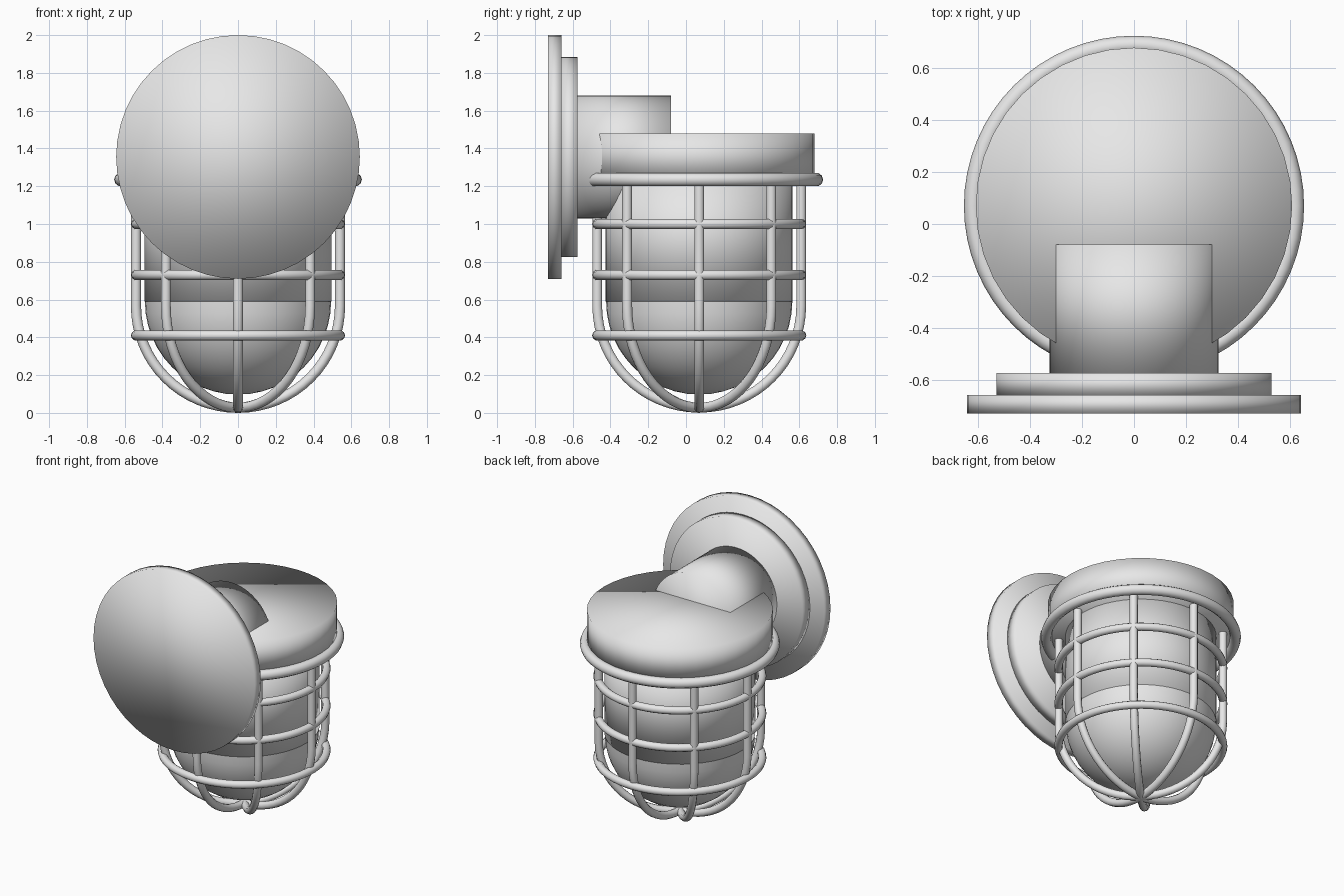
import bpy, bmesh, math
from mathutils import Matrix, Vector

if "Cube" in bpy.data.objects:
    bpy.data.objects.remove(bpy.data.objects["Cube"], do_unlink=True)

# One painted-metal colour for the whole fixture
GREY = (0.8, 0.8, 0.8, 1.0)
metal = bpy.data.materials.new("light grey")
metal.use_nodes = True
metal.diffuse_color = GREY
metal.node_tree.nodes["Principled BSDF"].inputs["Base Color"].default_value = GREY

AXIS_Y = 0.07       # lamp body axis
MOUNT_Z = 1.355     # wall mount axis
CAGE_R = 0.54
WIRE = 0.027


def finish(name, bm):
    bmesh.ops.recalc_face_normals(bm, faces=bm.faces)
    for face in bm.faces:
        face.smooth = True
    mesh = bpy.data.meshes.new(name)
    bm.to_mesh(mesh)
    bm.free()
    mesh.materials.append(metal)
    obj = bpy.data.objects.new(name, mesh)
    bpy.context.collection.objects.link(obj)
    return obj


def cylinder(name, radius, start, end, segments=48, along_y=False):
    """Closed cylinder along z on the lamp axis, or along y on the mount axis."""
    mid = (start + end) / 2
    if along_y:
        place = Matrix.Translation((0, mid, MOUNT_Z)) @ Matrix.Rotation(math.pi / 2, 4, 'X')
    else:
        place = Matrix.Translation((0, AXIS_Y, mid))
    bm = bmesh.new()
    bmesh.ops.create_cone(bm, cap_ends=True, segments=segments, radius1=radius,
                          radius2=radius, depth=end - start, matrix=place)
    return finish(name, bm)


def tube(name, points, radius, closed=False):
    """Round wire swept along a path, converted to a mesh."""
    curve = bpy.data.curves.new(name + "_path", 'CURVE')
    curve.dimensions = '3D'
    curve.bevel_depth = radius
    curve.bevel_resolution = 3
    curve.use_fill_caps = not closed
    spline = curve.splines.new('POLY')
    spline.points.add(len(points) - 1)
    for p, co in zip(spline.points, points):
        p.co = (*co, 1)
    spline.use_cyclic_u = closed
    helper = bpy.data.objects.new(name + "_path", curve)
    bpy.context.collection.objects.link(helper)
    bm = bmesh.new()
    mesh = bpy.data.meshes.new_from_object(
        helper.evaluated_get(bpy.context.evaluated_depsgraph_get()))
    bm.from_mesh(mesh)
    bpy.data.objects.remove(helper, do_unlink=True)
    bpy.data.curves.remove(curve)
    bpy.data.meshes.remove(mesh)
    return finish(name, bm)


def ring(name, radius, z, wire):
    steps = 64
    points = [(radius * math.cos(a), AXIS_Y + radius * math.sin(a), z)
              for a in (2 * math.pi * i / steps for i in range(steps))]
    return tube(name, points, wire, closed=True)


# Wall mount and arm
cylinder("wall_plate", 0.645, -0.73, -0.66, along_y=True)
cylinder("mount_flange", 0.53, -0.66, -0.575, along_y=True)
cylinder("arm", 0.325, -0.575, -0.08, along_y=True)

# Lamp cap and glass body
cylinder("cap", 0.61, 1.235, 1.48, segments=40)
cylinder("glass_body", 0.495, 0.59, 1.26)

# Glass dome: lower half of a sphere
bm = bmesh.new()
bmesh.ops.create_uvsphere(bm, u_segments=48, v_segments=24, radius=0.493)
bmesh.ops.delete(bm, geom=[v for v in bm.verts if v.co.z > 0.01], context='VERTS')
bmesh.ops.translate(bm, verts=bm.verts, vec=(0, AXIS_Y, 0.59))
finish("glass_dome", bm)

# Cage rings
ring("cap_ring", 0.62, 1.235, 0.036)
for label, z in (("upper", 1.0), ("middle", 0.73), ("lower", 0.41)):
    ring(label + "_cage_ring", CAGE_R, z, WIRE)

# Cage bars: U-shaped wires crossing at the bottom
bend_z = CAGE_R + WIRE
arc = [math.pi * i / 32 for i in range(33)]
profile = ([(CAGE_R, 1.24)]
           + [(CAGE_R * math.cos(a), bend_z - CAGE_R * math.sin(a)) for a in arc]
           + [(-CAGE_R, 1.24)])
for i in range(4):
    turn = math.pi * i / 4
    path = [(r * math.cos(turn), AXIS_Y + r * math.sin(turn), z) for r, z in profile]
    tube(f"cage_bar_{i + 1}", path, WIRE)
